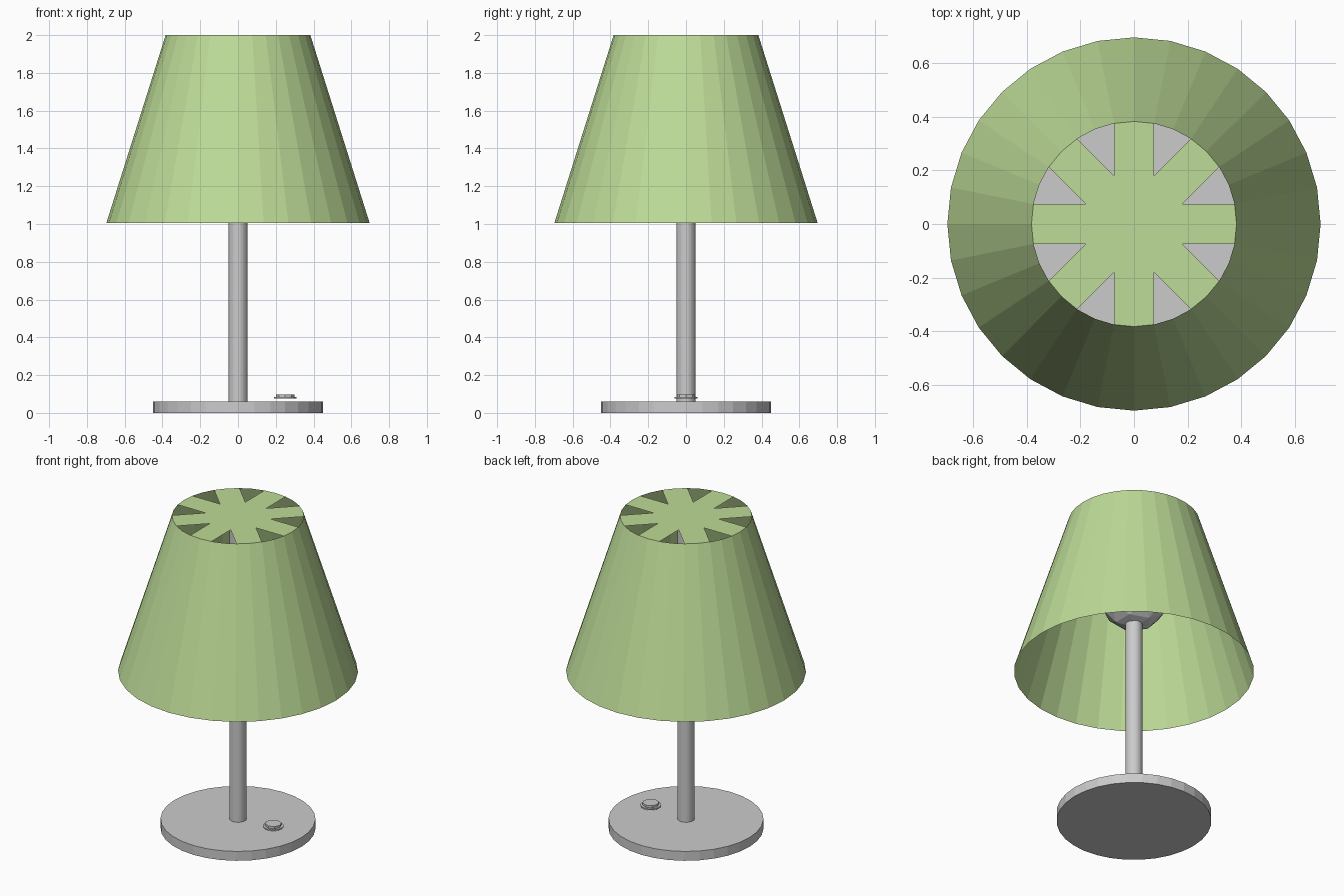
import bpy, bmesh
from math import sin, cos, pi, radians

if "Cube" in bpy.data.objects:
    bpy.data.objects.remove(bpy.data.objects["Cube"])

SIDES = 32
R_BOTTOM, R_TOP = 0.697, 0.383
Z_BOTTOM, Z_TOP = 1.005, 2.0


def cylinder(name, radius, z0, z1, x=0.0, sides=SIDES):
    bpy.ops.mesh.primitive_cylinder_add(vertices=sides, radius=radius, depth=z1 - z0,
                                        location=(x, 0, (z0 + z1) / 2))
    bpy.context.object.name = name


# Base, pole and the two-step switch button
cylinder("base", 0.45, 0.0, 0.06)
cylinder("pole", 0.05, 0.06, 1.99)
cylinder("switch_ring", 0.06, 0.076, 0.084, x=0.25, sides=16)
cylinder("switch_button", 0.048, 0.084, 0.098, x=0.25, sides=8)

# Bulb
bpy.ops.mesh.primitive_ico_sphere_add(subdivisions=2, radius=0.2, location=(0, 0, 1.5))
bpy.context.object.name = "bulb"

# Shade: open thin cone with an eight-spoked top
bm = bmesh.new()


def ring(radius, z, count, offset=0.0):
    return [bm.verts.new((radius * cos(offset + 2 * pi * i / count),
                          radius * sin(offset + 2 * pi * i / count), z))
            for i in range(count)]


low = ring(R_BOTTOM, Z_BOTTOM, SIDES)
top = ring(R_TOP, Z_TOP, SIDES)
for i in range(SIDES):
    j = (i + 1) % SIDES
    bm.faces.new((low[i], low[j], top[j], top[i]))

# Spokes run from a central octagon to the rim, so their sides stay parallel
hub = ring(R_TOP * sin(radians(11.25)) / sin(radians(22.5)), Z_TOP, 8, radians(22.5))
bm.faces.new(hub)
for k in range(8):
    i = 4 * k
    bm.faces.new((hub[k - 1], top[i - 1], top[i], top[i + 1], hub[k]))

mesh = bpy.data.meshes.new("shade")
bm.to_mesh(mesh)
bm.free()
shade = bpy.data.objects.new("shade", mesh)
bpy.context.collection.objects.link(shade)

green = bpy.data.materials.new("shade_green")
green.diffuse_color = (0.51, 0.71, 0.31, 1)
green.use_nodes = True
green.node_tree.nodes["Principled BSDF"].inputs["Base Color"].default_value = green.diffuse_color
mesh.materials.append(green)
